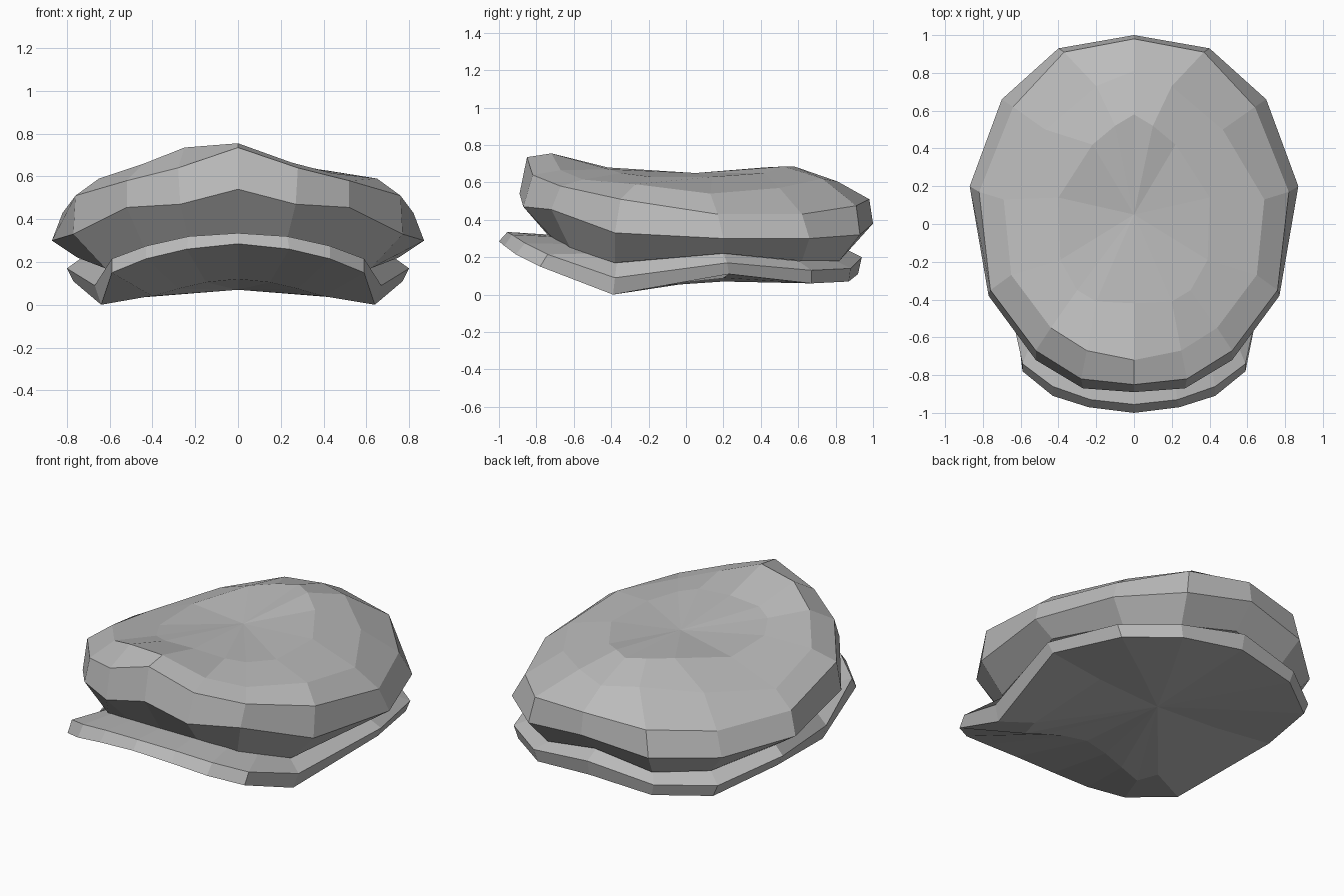
import bpy, bmesh

cube = bpy.data.objects.get("Cube")
if cube:
    bpy.data.objects.remove(cube, do_unlink=True)

grey = bpy.data.materials.new("plain_grey")
grey.use_nodes = True
colour = (0.5, 0.5, 0.5, 1)
grey.diffuse_color = colour
grey.node_tree.nodes["Principled BSDF"].inputs["Base Color"].default_value = colour


def full_ring(half, drops=None):
    """Mirror a half ring (front to back on +x); drops lowers points on +x only."""
    drops = drops or {}
    left = [(x, y, z - drops.get(i, 0)) for i, (x, y, z) in enumerate(half)]
    return left + [(-x, y, z) for x, y, z in half[-2:0:-1]]


def loft(name, rings, bottom, top):
    """Skin stacked rings and close each end with a fan."""
    bm = bmesh.new()
    loops = [[bm.verts.new(p) for p in ring] for ring in rings]
    n = len(loops[0])
    for a, b in zip(loops, loops[1:]):
        for i in range(n):
            j = (i + 1) % n
            bm.faces.new((a[i], a[j], b[j], b[i]))
    for loop, tip in ((loops[0], bottom), (loops[-1], top)):
        v = bm.verts.new(tip)
        for i in range(n):
            bm.faces.new((loop[i], loop[(i + 1) % n], v))
    bmesh.ops.recalc_face_normals(bm, faces=bm.faces)
    mesh = bpy.data.meshes.new(name)
    bm.to_mesh(mesh)
    bm.free()
    mesh.materials.append(grey)
    bpy.context.collection.objects.link(bpy.data.objects.new(name, mesh))


# Lower plate: folded underside, lower rim, upper rim, inner seat
underside = [(0, -.4, .12), (.15, -.42, .105), (.28, -.44, .075), (.4, -.45, .04),
             (.44, -.32, .035), (.41, .2, .09), (.31, .43, .065), (.18, .53, .07), (0, .56, .09)]
rim_low = [(0, -1, .285), (.24, -.97, .26), (.43, -.91, .215), (.59, -.78, .15),
           (.64, -.39, 0), (.77, .23, .11), (.65, .67, .06), (.38, .87, .07), (0, .92, .11)]
rim_high = [(0, -.955, .335), (.23, -.93, .32), (.43, -.86, .275), (.59, -.74, .215),
            (.67, -.38, .09), (.8, .22, .17), (.68, .67, .13), (.4, .88, .14), (0, .94, .2)]
seat = [(0, -.72, .32), (.2, -.7, .31), (.38, -.62, .27), (.5, -.52, .22),
        (.6, -.37, .17), (.73, .2, .22), (.58, .6, .18), (.34, .8, .18), (0, .85, .245)]
loft("lower_plate", [full_ring(r) for r in (underside, rim_low, rim_high, seat)],
     (0, .2, .07), (0, .1, .25))

# Upper cushion: neck, widest edge, shoulder, then the hollowed top
neck = [(0, -.74, .32), (.23, -.72, .31), (.43, -.62, .25), (.62, -.38, .17),
        (.75, .2, .22), (.6, .62, .18), (.35, .82, .18), (0, .87, .25)]
widest = [(0, -.89, .54), (.27, -.87, .47), (.52, -.72, .455), (.77, -.38, .33),
          (.87, .2, .3), (.7, .66, .3), (.4, .93, .32), (0, 1, .38)]
shoulder = [(0, -.85, .735), (.28, -.82, .64), (.52, -.67, .58), (.76, -.35, .51),
            (.82, .17, .43), (.64, .62, .43), (.37, .91, .475), (0, .98, .51)]
crest = [(0, -.72, .755), (.25, -.67, .735), (.44, -.55, .66), (.65, -.27, .59),
         (.69, .13, .51), (.47, .5, .57), (.2, .73, .62), (0, .81, .605)]
hollow = [(0, -.42, .68), (.2, -.41, .67), (.3, -.35, .65), (.39, -.19, .63),
          (.4, .14, .63), (.22, .42, .68), (.1, .52, .685), (0, .58, .685)]
loft("upper_cushion",
     [full_ring(neck), full_ring(widest), full_ring(shoulder),
      full_ring(crest, {1: .07, 2: .045, 4: -.03}), full_ring(hollow, {5: .03})],
     (0, .1, .25), (0, .05, .65))
